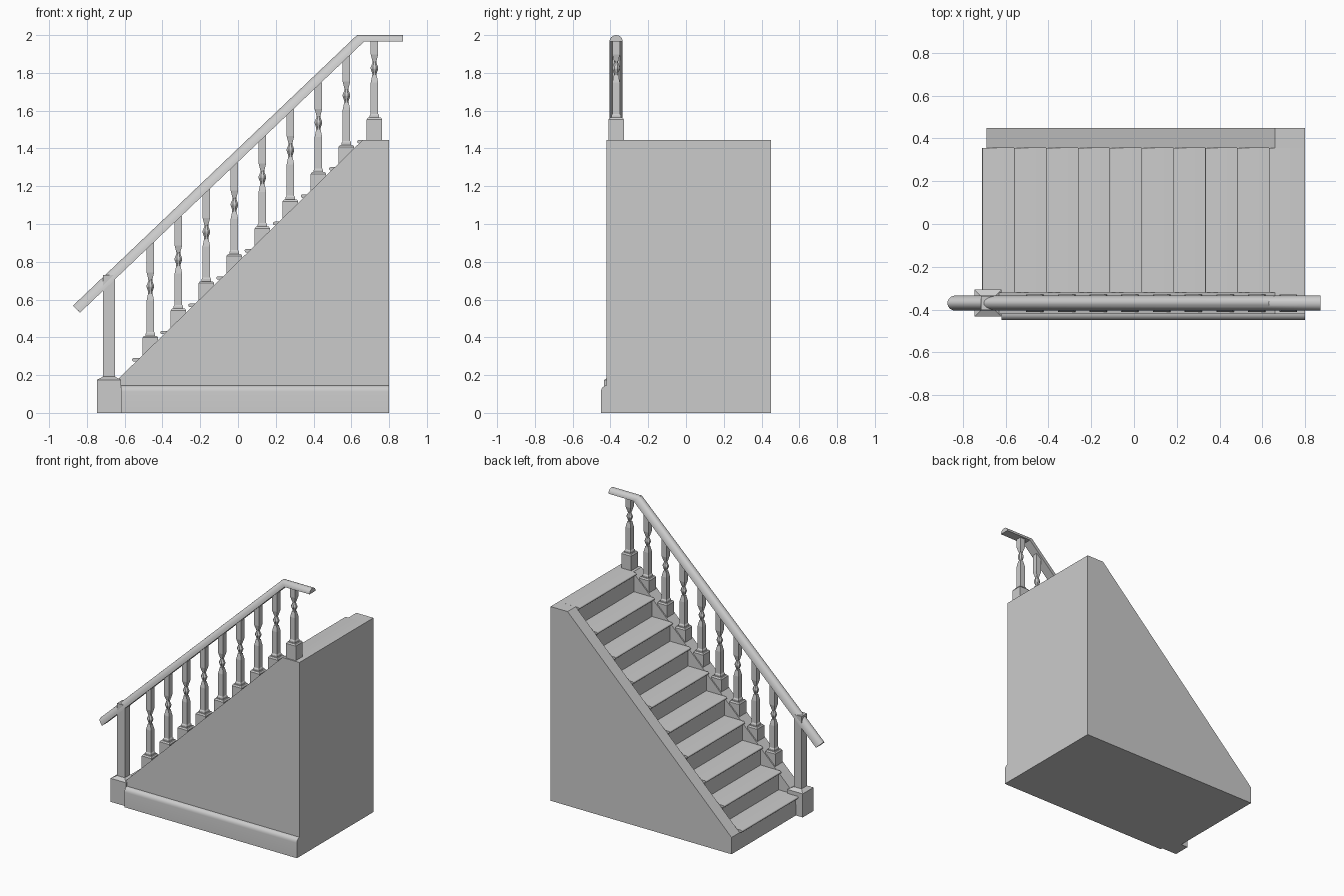
import bpy, bmesh, math

if "Cube" in bpy.data.objects:
    bpy.data.objects.remove(bpy.data.objects["Cube"])

RUN, RISE = 0.1490, 0.1444      # tread depth and riser height
RAIL_Y = -0.37                  # centre line of the balustrade


def finish(name, bm, smooth=False):
    bmesh.ops.recalc_face_normals(bm, faces=bm.faces)
    me = bpy.data.meshes.new(name)
    bm.to_mesh(me)
    bm.free()
    ob = bpy.data.objects.new(name, me)
    bpy.context.collection.objects.link(ob)
    if smooth:
        bpy.ops.object.select_all(action='DESELECT')
        ob.select_set(True)
        bpy.context.view_layer.objects.active = ob
        bpy.ops.object.shade_smooth_by_angle(angle=math.radians(35))
    return ob


def loft(bm, rings):
    """Skin equal-length rings of points and cap both ends."""
    vs = [[bm.verts.new(p) for p in r] for r in rings]
    n = len(vs[0])
    for a, b in zip(vs, vs[1:]):
        for i in range(n):
            j = (i + 1) % n
            bm.faces.new((a[i], a[j], b[j], b[i]))
    bm.faces.new(vs[0])
    bm.faces.new(vs[-1])


def prism_y(name, pts, y0, y1, smooth=False):
    bm = bmesh.new()
    loft(bm, [[(x, y, z) for x, z in pts] for y in (y0, y1)])
    return finish(name, bm, smooth)


def turned(bm, x, y, profile, sides):
    """Stack of regular rings; profile holds (half width across flats, z)."""
    k = 1 / math.cos(math.pi / sides)
    loft(bm, [[(x + h * k * math.cos((i + .5) * math.tau / sides),
                y + h * k * math.sin((i + .5) * math.tau / sides), z)
               for i in range(sides)] for h, z in profile])


# side walls with sloping tops
side = [(-0.69, 0), (0.80, 0), (0.80, 1.445), (0.66, 1.445), (-0.69, 0.125)]
prism_y("back_wall", side, 0.355, 0.45)
prism_y("front_stringer", side, -0.42, -0.32)

# solid stepped core and the nosed treads
T = 0.018
core = [(-0.69, 0)]
for i in range(10):
    x, z = -0.71 + RUN * i, 0.1456 + RISE * i
    back = x + RUN + 0.03 if i < 9 else 0.80
    core += [(x + 0.022, z - T), (back - 0.008 if i < 9 else 0.80, z - T)]
    nose = [(x + T / 2 - T / 2 * math.sin(a), z - T / 2 + T / 2 * math.cos(a))
            for a in [math.pi * k / 6 for k in range(7)]]
    prism_y(f"tread_{i + 1}", nose + [(back, z - T), (back, z)], -0.32, 0.355, True)
core = [core[0]] + core[1:] + [(0.80, 0)]
for i in range(1, 10):           # riser foot meets the riser above
    core[2 * i] = (core[2 * i + 1][0], core[2 * i][1])
prism_y("step_core", core, -0.32, 0.355)

# rounded skirting board along the front
prof = [(-0.42, 0), (-0.45, 0), (-0.45, 0.112)]
prof += [(-0.42 - 0.03 * math.cos(a), 0.112 + 0.033 * math.sin(a))
         for a in [math.pi / 2 * k / 6 for k in range(1, 7)]]
bm = bmesh.new()
loft(bm, [[(x, y, z) for y, z in prof] for x in (-0.62, 0.80)])
finish("skirting_board", bm, True)

# newel post
bm = bmesh.new()
turned(bm, -0.683, RAIL_Y, [(0.063, 0), (0.063, 0.175), (0.032, 0.192), (0.032, 0.73)], 4)
finish("newel_post", bm)


def rail_under(x):
    return 1.965 - 0.953 * max(0.0, 0.667 - x)


# balusters on square plinths
for i in range(9):
    x = -0.464 + 0.1483 * i
    z0 = 0.29 + RISE * i
    zb = z0 + 0.118
    bm = bmesh.new()
    turned(bm, x, RAIL_Y, [(0.041, z0 - 0.01), (0.041, zb - 0.010), (0.034, zb)], 4)
    turned(bm, x, RAIL_Y, [(0.025, zb - 0.002), (0.025, zb + 0.012), (0.020, zb + 0.02),
                           (0.020, zb + 0.185), (0.012, zb + 0.225)], 4)
    turned(bm, x, RAIL_Y, [(0.011, zb + 0.220), (0.012, zb + 0.235), (0.020, zb + 0.258),
                           (0.020, zb + 0.266), (0.010, zb + 0.292), (0.012, zb + 0.305)], 8)
    turned(bm, x, RAIL_Y, [(0.010, zb + 0.296), (0.020, zb + 0.335),
                           (0.020, rail_under(x) + 0.015)], 4)
    finish(f"baluster_{i + 1}", bm)

# handrail: half-round section swept up the slope, level at the top
rings = []
for (x, z), (dx, dz) in [((-0.873, 0.568), (0.037, -0.037)),
                         ((0.63, 2.0), (0.037, -0.035)),
                         ((0.873, 2.0), (0.0, -0.034))]:
    ring = []
    for k in range(13):
        a = math.pi * k / 12
        t = 1 - math.sin(a)
        ring.append((x + dx * t, RAIL_Y + 0.035 * math.cos(a), z + dz * t))
    rings.append(ring)
bm = bmesh.new()
loft(bm, rings)
finish("handrail", bm, True)
